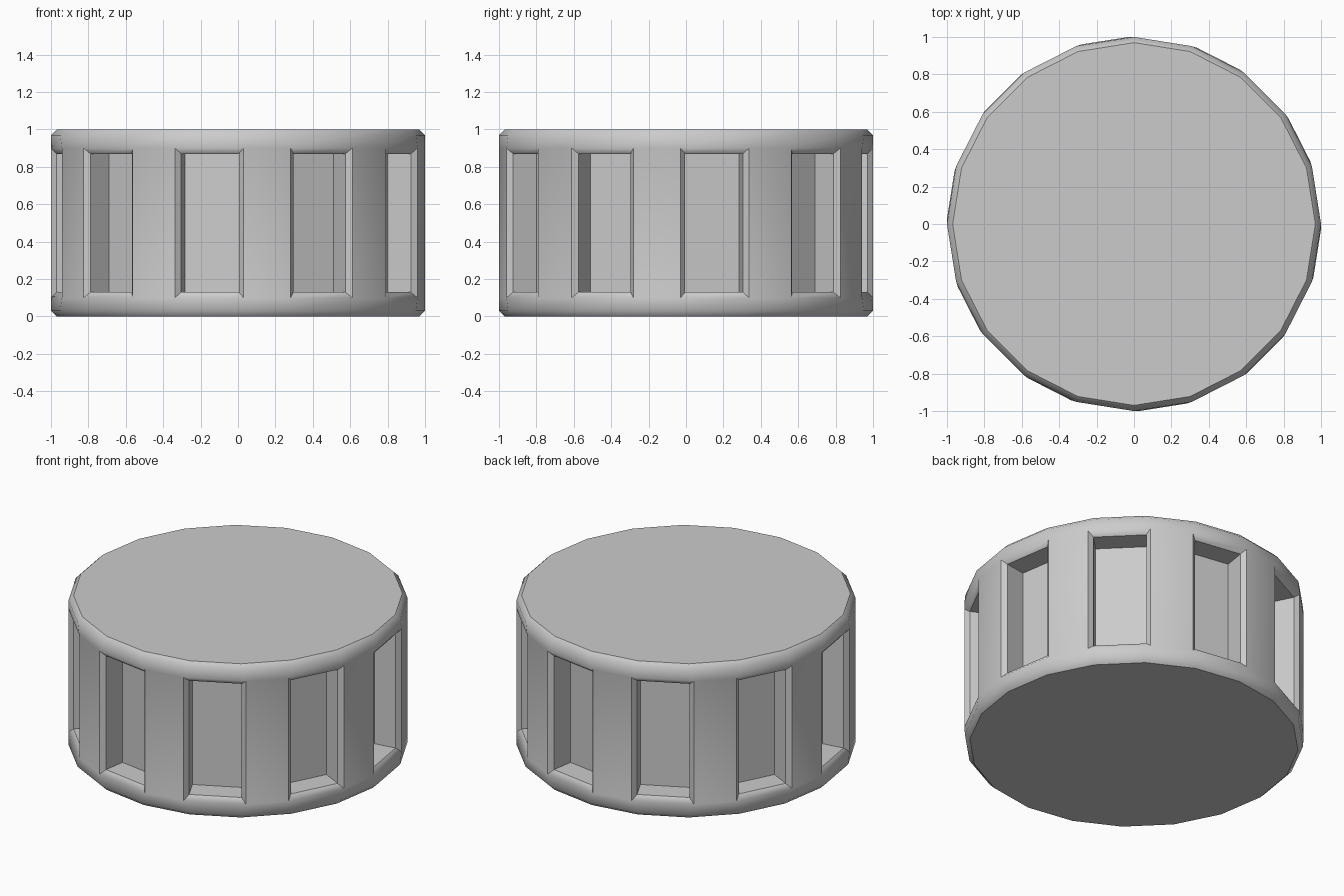
import bpy, bmesh, math
from mathutils import Vector

if "Cube" in bpy.data.objects:
    bpy.data.objects.remove(bpy.data.objects["Cube"])

SIDES, HEIGHT, DEPTH, RIM = 20, 1.0, 0.17, 0.13
bm = bmesh.new()

# horizontal loops of the drum: base, pocket bottom, pocket top, top
rings = []
for z in (0, RIM, HEIGHT - RIM, HEIGHT):
    rings.append([bm.verts.new((math.cos(i * math.tau / SIDES),
                                math.sin(i * math.tau / SIDES), z))
                  for i in range(SIDES)])
bm.faces.new(rings[0][::-1])
bm.faces.new(rings[3])

for i in range(SIDES):
    j = (i + 1) % SIDES
    for a, b in ((0, 1), (2, 3)):
        bm.faces.new((rings[a][i], rings[a][j], rings[b][j], rings[b][i]))
    outer = [rings[1][i], rings[1][j], rings[2][j], rings[2][i]]
    if i % 2:
        # plain panel between pockets
        bm.faces.new(outer)
    else:
        # recessed grip pocket
        ang = (i + 0.5) * math.tau / SIDES
        inward = Vector((-math.cos(ang), -math.sin(ang), 0)) * DEPTH
        inner = [bm.verts.new(v.co + inward) for v in outer]
        bm.faces.new(inner)
        for k in range(4):
            m = (k + 1) % 4
            bm.faces.new((outer[k], outer[m], inner[m], inner[k]))

# chamfer the top and bottom rims and the pocket mouths
bm.normal_update()
edges = [e for e in bm.edges
         if e.is_convex and e.calc_face_angle(0) > math.radians(30)]
bmesh.ops.bevel(bm, geom=edges, offset=0.03, segments=1, profile=0.5,
                affect='EDGES', clamp_overlap=True)
bmesh.ops.recalc_face_normals(bm, faces=bm.faces)

mesh = bpy.data.meshes.new("grip_knob")
bm.to_mesh(mesh)
bm.free()
knob = bpy.data.objects.new("grip_knob", mesh)
bpy.context.collection.objects.link(knob)

bpy.context.view_layer.objects.active = knob
knob.select_set(True)
bpy.ops.object.shade_smooth_by_angle(angle=math.radians(44))
